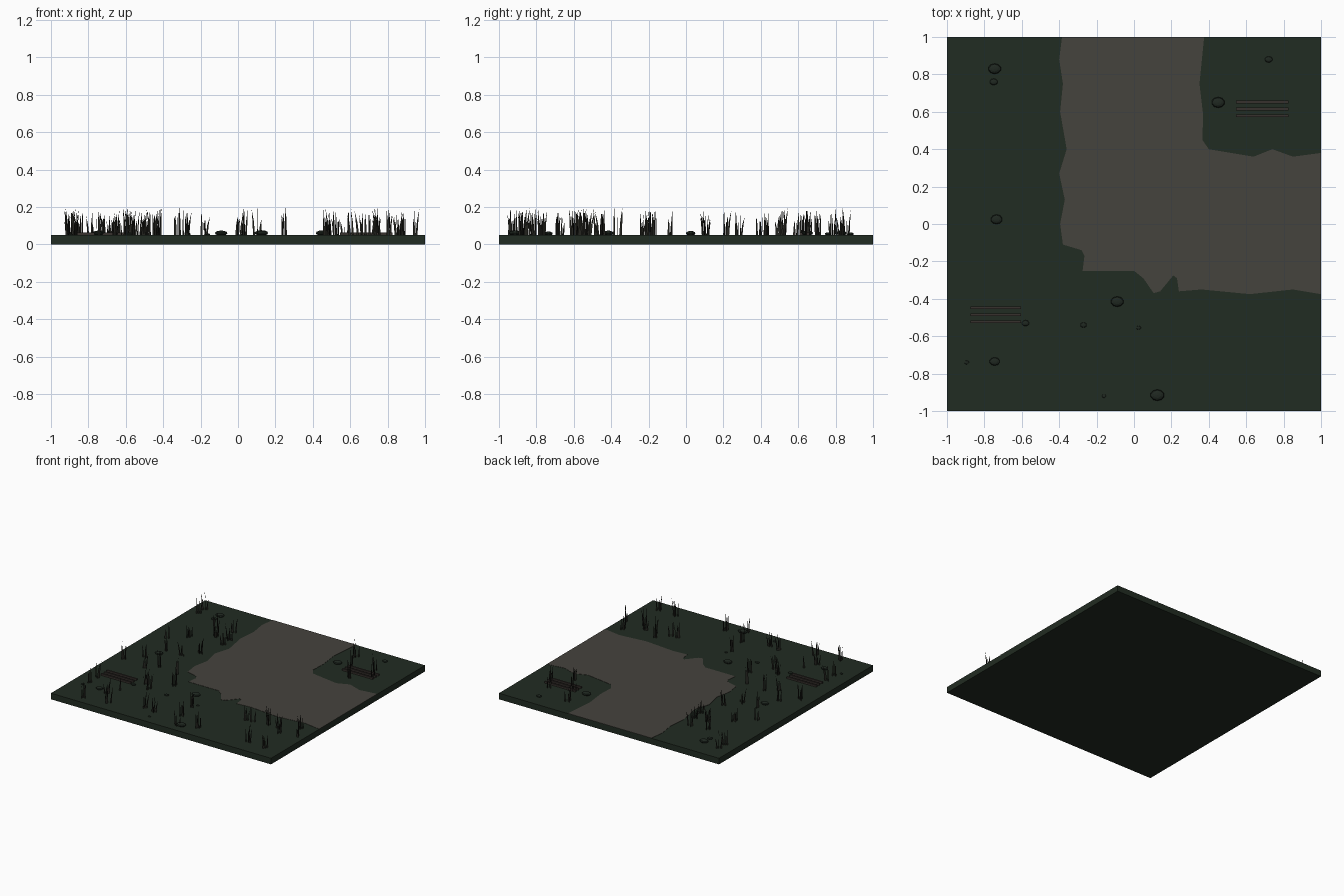
import bpy, bmesh, math, random
from mathutils import Matrix

if "Cube" in bpy.data.objects:
    bpy.data.objects.remove(bpy.data.objects["Cube"])

random.seed(4)
TOP = 0.05


def material(name, rgb):
    m = bpy.data.materials.new(name)
    m.diffuse_color = (*rgb, 1)
    m.use_nodes = True
    m.node_tree.nodes["Principled BSDF"].inputs["Base Color"].default_value = m.diffuse_color
    return m


TURF = material("dark_green", (0.0155, 0.025, 0.0160))
ROAD = material("grey_brown", (0.060, 0.056, 0.047))
BLADE = material("dark_grass", (0.018, 0.018, 0.014))
STONE = material("dark_stone", (0.014, 0.021, 0.015))
WOOD = material("dark_wood", (0.038, 0.031, 0.027))


def finish(name, bm, mat):
    me = bpy.data.meshes.new(name)
    bm.to_mesh(me)
    bm.free()
    me.materials.append(mat)
    ob = bpy.data.objects.new(name, me)
    bpy.context.collection.objects.link(ob)
    return ob


def add_box(bm, x0, x1, y0, y1, z0, z1):
    m = Matrix.Translation(((x0 + x1) / 2, (y0 + y1) / 2, (z0 + z1) / 2))
    bmesh.ops.create_cube(bm, size=1, matrix=m @ Matrix.Diagonal((x1 - x0, y1 - y0, z1 - z0, 1)))


# Ground slab
bm = bmesh.new()
add_box(bm, -1, 1, -1, 1, 0, TOP)
finish("ground_slab", bm, TURF)

# Bending path: outer edge, then inner corner edge
outline = [(-.385, 1), (-.40, .88), (-.38, .75), (-.395, .6), (-.36, .4), (-.40, .27),
           (-.37, .13), (-.395, 0), (-.38, -.11), (-.28, -.14), (-.265, -.17), (-.275, -.25),
           (0, -.25), (.05, -.29), (.105, -.37), (.14, -.36), (.21, -.275), (.23, -.29),
           (.24, -.36), (.36, -.35), (.62, -.375), (.85, -.35), (1, -.375),
           (1, .38), (.85, .36), (.74, .40), (.64, .36), (.40, .40), (.365, .45),
           (.37, .58), (.35, .75), (.375, 1)]
bm = bmesh.new()
face = bm.faces.new([bm.verts.new((x, y, TOP - .002)) for x, y in outline])
face.normal_update()
if face.normal.z < 0:
    face.normal_flip()
ext = bmesh.ops.extrude_face_region(bm, geom=[face])
bmesh.ops.translate(bm, vec=(0, 0, .004),
                    verts=[g for g in ext["geom"] if isinstance(g, bmesh.types.BMVert)])
bmesh.ops.recalc_face_normals(bm, faces=bm.faces[:])
finish("path", bm, ROAD)

# Flat stones: (x, y, radius)
stones = [(-.745, .83, .035), (-.75, .76, .022), (.72, .88, .021), (.45, .65, .036),
          (-.735, .025, .032), (-.09, -.415, .035), (-.58, -.53, .02), (-.27, -.54, .018),
          (.025, -.555, .013), (-.895, -.74, .013), (-.745, -.735, .028),
          (-.16, -.92, .012), (.125, -.915, .038)]
bm = bmesh.new()
for x, y, r in stones:
    m = Matrix.Translation((x, y, TOP + r * .3)) @ Matrix.Diagonal((r, r * .8, r * .4, 1))
    bmesh.ops.create_uvsphere(bm, u_segments=10, v_segments=6, radius=1, matrix=m)
finish("stones", bm, STONE)

# Two sets of three loose planks
bm = bmesh.new()
for x0, x1, y0 in ((.545, .825, .615), (-.875, -.605, -.485)):
    for k in (-1, 0, 1):
        y = y0 + k * .037
        add_box(bm, x0, x1, y - .007, y + .007, TOP, TOP + .014)
finish("planks", bm, WOOD)

# Grass tufts: upright leaning blades, in crossed vertical planes
tufts = [(-.90, .86), (-.91, .78), (-.72, .40), (-.44, .43), (-.56, .51), (-.45, .53),
         (-.72, .10), (-.90, -.19), (-.58, .11), (-.43, -.20), (-.44, -.53),
         (.03, -.77), (0, -.60), (.25, -.87), (.47, -.56), (.70, -.87), (.86, -.88),
         (.66, -.53), (.75, -.53), (.89, -.45), (.94, -.58), (.50, .82), (.75, .70),
         (.57, .64), (.61, -.47), (.53, -.55), (.10, -.93), (-.18, -.83), (-.28, -.82),
         (-.66, -.77), (-.61, -.67), (-.52, -.46), (-.59, -.16), (-.69, -.24),
         (-.32, -.37), (-.49, .21), (-.65, .63), (-.50, .65), (-.87, -.69),
         (.81, .59), (.67, .49), (-.87, -.59), (-.76, -.93), (-.55, -.90), (-.85, .28),
         (-.78, -.08), (.80, -.60)]
bm = bmesh.new()
for x, y in tufts:
    turn = random.uniform(0, math.pi)
    for i in range(6):
        a = turn + (i % 2) * math.pi / 2
        ca, sa = math.cos(a), math.sin(a)
        s = random.uniform(-.022, .022)
        lean = s * .5 + random.uniform(-.012, .012)
        h = random.uniform(.075, .15)
        w = .0055
        prof = [(s - w, 0), (s + w, 0), (s + lean * .4 + w * .7, h * .55),
                (s + lean, h), (s + lean * .4 - w * .7, h * .55)]
        bm.faces.new([bm.verts.new((x + u * ca, y + u * sa, TOP + z)) for u, z in prof])
finish("grass_tufts", bm, BLADE)
